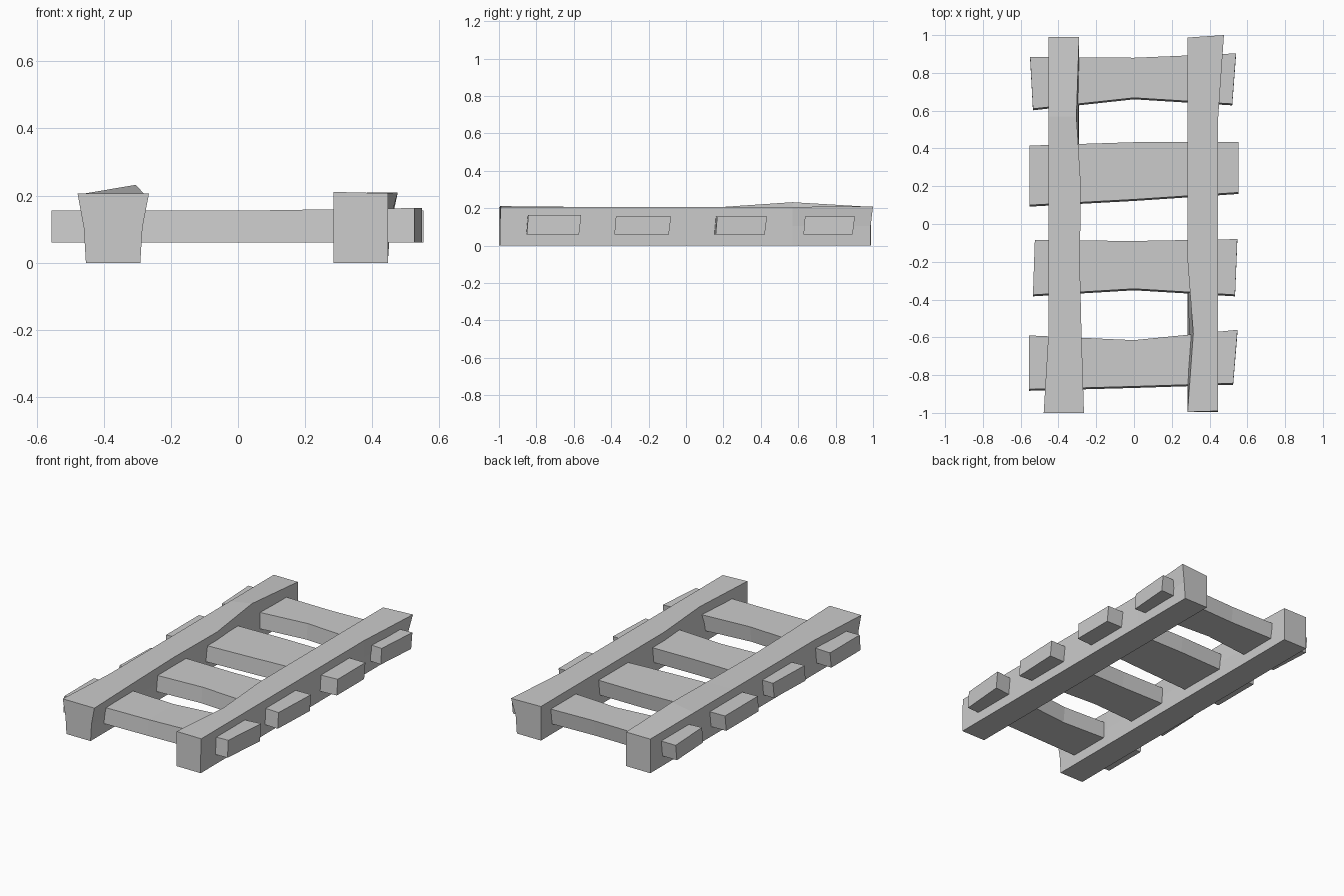
import bpy, bmesh

if "Cube" in bpy.data.objects:
    bpy.data.objects.remove(bpy.data.objects["Cube"])


def loft(name, sections):
    """Skin a closed tube through equal-length rings and cap both ends."""
    bm = bmesh.new()
    rings = [[bm.verts.new(p) for p in s] for s in sections]
    n = len(rings[0])
    for a, b in zip(rings, rings[1:]):
        for i in range(n):
            j = (i + 1) % n
            bm.faces.new((a[i], a[j], b[j], b[i]))
    bm.faces.new(rings[0])
    bm.faces.new(rings[-1])
    bmesh.ops.recalc_face_normals(bm, faces=bm.faces)
    mesh = bpy.data.meshes.new(name)
    bm.to_mesh(mesh)
    bm.free()
    obj = bpy.data.objects.new(name, mesh)
    bpy.context.collection.objects.link(obj)
    return obj


def rail(name, x0, x1, stations):
    """Side beam: station = y, left/right top x offsets, left/right top z, right y shift."""
    sections = []
    for y, dl, dr, zl, zr, dy in stations:
        yr = y + dy
        sections.append([
            (x0, y, 0), (x1, y, 0),
            (x1 + dr * 0.25, y, 0.105), (x1 + dr, yr, zr),
            (x0 + dl, y, zl), (x0 + dl * 0.25, y, 0.105)])
    loft(name, sections)


# Side rails with hand-hewn, slightly warped tops
H = 0.207
rail("left_rail", -0.453, -0.291, [
    (-1.0, -0.025, 0.026, H, H, 0),
    (-0.58, 0, 0.013, H, H, 0),
    (-0.2, 0, 0.004, H, H, 0),
    (0.2, 0, 0.010, H, H, 0),
    (0.57, 0, -0.014, H, 0.232, 0),
    (0.99, 0, 0, H, H, 0)])
rail("right_rail", 0.284, 0.446, [
    (-0.995, 0, 0, 0.211, H, 0.005),
    (-0.58, 0.03, 0, H, H, 0),
    (-0.2, 0, 0, H, H, 0),
    (0.2, 0, 0, H, H, 0),
    (0.57, 0, 0, H, H, 0),
    (0.987, 0, 0.03, H, 0.21, 0.013)])


# Cross planks: each end has (front x, front y, back x, back y); the middle is pinched
planks = [
    ((-0.555, -0.875, -0.555, -0.59), (-0.86, -0.615), (0.525, -0.843, 0.548, -0.56), 0.163),
    ((-0.535, -0.375, -0.525, -0.085), (-0.343, -0.09), (0.535, -0.375, 0.547, -0.08), 0.155),
    ((-0.553, 0.10, -0.553, 0.415), (0.13, 0.433), (0.553, 0.167, 0.553, 0.433), 0.155),
    ((-0.535, 0.61, -0.55, 0.885), (0.668, 0.88), (0.52, 0.636, 0.54, 0.903), 0.155)]
for k, (left, mid, right, top) in enumerate(planks):
    ends = [(left, 0.155), ((0, mid[0], 0, mid[1]), 0.155), (right, top)]
    loft(f"cross_plank_{k + 1}", [
        [(fx, fy - 0.008, 0.06), (bx, by - 0.012, 0.06), (bx, by, z), (fx, fy, z)]
        for (fx, fy, bx, by), z in ends])
